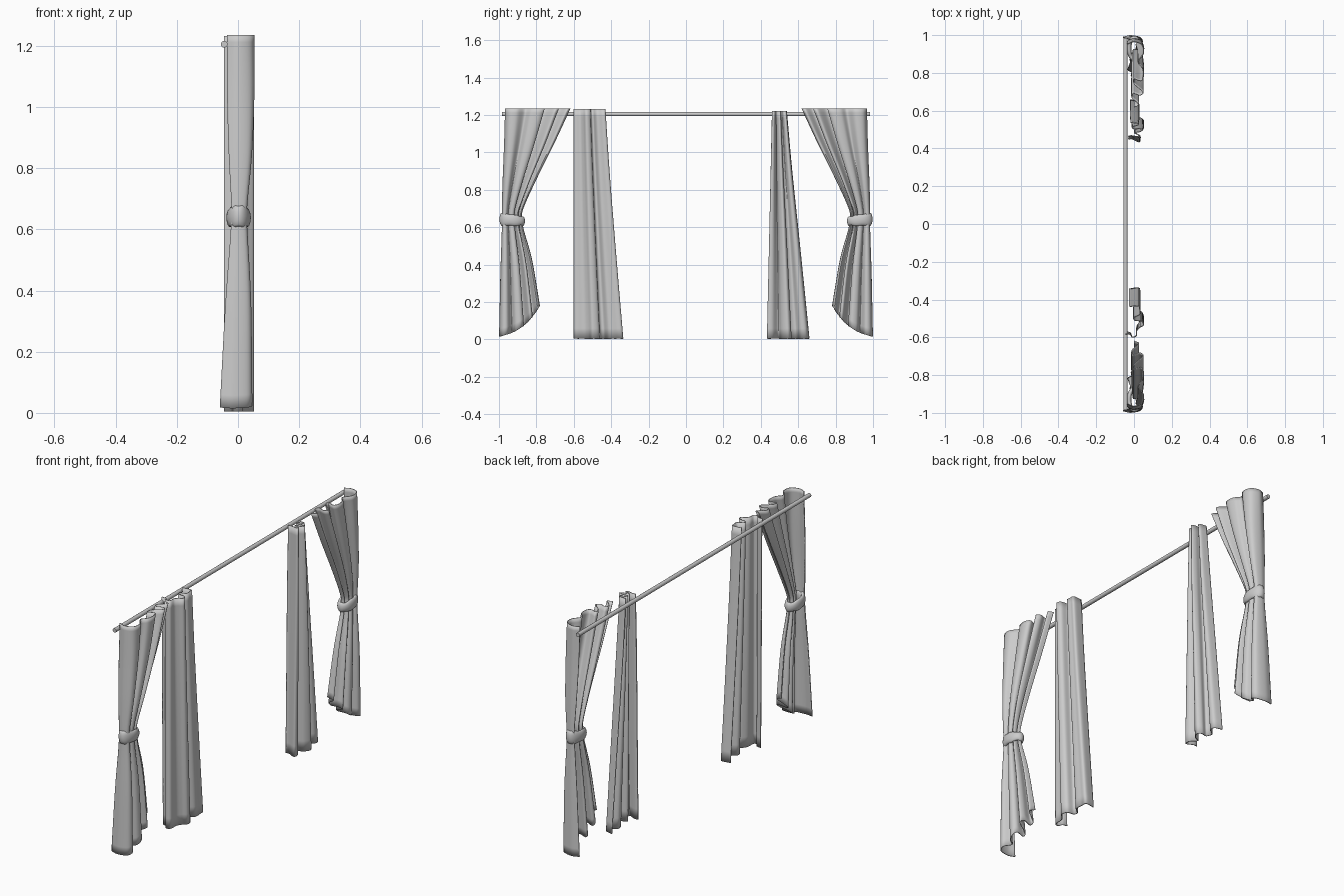
import bpy, math
from mathutils import Vector

if "Cube" in bpy.data.objects:
    bpy.data.objects.remove(bpy.data.objects["Cube"])


def spline(pts, n):
    """Catmull-Rom resampling of tuples, n steps per span."""
    p = [Vector(q) for q in pts]
    p = [2 * p[0] - p[1]] + p + [2 * p[-1] - p[-2]]
    out = []
    for i in range(1, len(p) - 2):
        a, b, c, d = p[i - 1:i + 3]
        for k in range(n):
            t = k / n
            out.append(0.5 * (2 * b + (c - a) * t + (2 * a - 5 * b + 4 * c - d) * t * t
                              + (3 * b - a - 3 * c + d) * t ** 3))
    return out + [p[-2]]


def make_mesh(name, verts, faces, angle=60):
    me = bpy.data.meshes.new(name)
    me.from_pydata(verts, [], faces)
    ob = bpy.data.objects.new(name, me)
    bpy.context.collection.objects.link(ob)
    bpy.ops.object.select_all(action='DESELECT')
    ob.select_set(True)
    bpy.context.view_layer.objects.active = ob
    bpy.ops.object.shade_smooth_by_angle(angle=math.radians(angle))
    return ob


def curtain(name, profile, rows, hem=None, knot=0.64, side=1):
    """Pleated sheet: profile = (across 0..1, depth), rows = (z, y0, y1, x shift, depth scale)."""
    prof = spline(profile, 6)
    levels = spline(rows, 8)
    zb = rows[-1][0]
    verts = []
    for z, y0, y1, dx, sc in levels:
        for s, x in prof:
            zz = z
            if hem and z < knot:
                zz = knot - (knot - z) * (knot - hem(min(max(s, 0), 1))) / (knot - zb)
            verts.append((dx + sc * x, side * (y0 + (y1 - y0) * s), zz))
    n = len(prof)
    faces = [(r * n + c, r * n + c + 1, (r + 1) * n + c + 1, (r + 1) * n + c)
             for r in range(len(levels) - 1) for c in range(n - 1)]
    ob = make_mesh(name, verts, faces)
    m = ob.modifiers.new("cloth_thickness", 'SOLIDIFY')
    m.thickness, m.offset = 0.005, 0
    return ob


def tie_band(name, side):
    """Soft oval band around the gathered curtain, thicker at the outer end."""
    nu, nv, verts = 40, 14, []
    for i in range(nu):
        a = 2 * math.pi * i / nu
        out = Vector((math.cos(a), math.sin(a)))
        th = 0.030 - 0.006 * out.y + 0.002 * math.sin(5 * a)
        for j in range(nv):
            b = 2 * math.pi * j / nv
            r = 0.012 * math.cos(b)
            verts.append(((0.028 + r) * out.x + 0.002,
                          side * (-0.929 + (0.056 + r) * out.y),
                          0.638 - 0.005 * out.y + th * math.sin(b)))
    faces = [(i * nv + j, (i + 1) % nu * nv + j, (i + 1) % nu * nv + (j + 1) % nv,
              i * nv + (j + 1) % nv) for i in range(nu) for j in range(nv)]
    make_mesh(name, verts, faces)


# Curtain rod
bpy.ops.mesh.primitive_cylinder_add(vertices=16, radius=0.011, depth=1.97,
                                    location=(-0.045, 0, 1.205),
                                    rotation=(math.pi / 2, 0, 0))
bpy.context.object.name = "curtain_rod"
bpy.ops.object.shade_smooth_by_angle()

# Gathered outer curtains with tie bands
outer_profile = [(0.04, -0.035), (0, 0), (0.05, 0.042), (0.18, 0.05), (0.31, 0.022),
                 (0.41, 0.045), (0.53, 0.05), (0.6, 0.035), (0.57, 0.0), (0.65, 0.003),
                 (0.77, 0.047), (0.82, 0.03), (0.79, -0.005), (0.86, -0.01),
                 (0.96, 0.025), (1, 0)]
outer_rows = [(1.235, -0.965, -0.62, 0, 1), (1.05, -0.970, -0.706, 0, 1),
              (0.85, -0.978, -0.805, 0, 0.85), (0.70, -0.982, -0.872, -0.001, 0.6),
              (0.64, -0.982, -0.878, -0.002, 0.55), (0.56, -0.983, -0.868, -0.003, 0.65),
              (0.35, -0.99, -0.825, -0.008, 0.95), (0.02, -0.997, -0.783, -0.017, 1.2)]
for label, side in (("left", 1), ("right", -1)):
    curtain("outer_curtain_" + label, outer_profile, outer_rows,
            hem=lambda s: 0.015 + 0.06 * s + 0.105 * s ** 3, side=side)
    tie_band("tie_band_" + label, side)

# Straight inner curtain, wide
curtain("inner_curtain_left",
        [(0.1, -0.045), (0.08, -0.02), (0, -0.01), (0.03, 0.012), (0.2, 0.015), (0.3, 0.03),
         (0.38, 0.05), (0.5, 0.04), (0.53, 0.005), (0.62, 0.0), (0.72, 0.03),
         (0.88, 0.03), (0.99, 0.025), (0.97, -0.025)],
        [(1.232, -0.598, -0.432, 0, 1), (0.9, -0.598, -0.41, 0, 1),
         (0.45, -0.598, -0.374, 0, 1), (0.004, -0.597, -0.336, 0, 1)])

# Straight inner curtain, narrow at the top
curtain("inner_curtain_right",
        [(0.06, -0.03), (0.07, -0.01), (0, 0.028), (0.12, 0.03), (0.27, 0.002), (0.36, 0.035),
         (0.5, 0.05), (0.57, 0.03), (0.55, 0.0), (0.7, -0.01), (0.82, 0.022),
         (0.95, 0.02), (1, -0.02)],
        [(1.222, 0.462, 0.537, 0, 0.9), (0.9, 0.455, 0.566, 0, 1),
         (0.45, 0.445, 0.613, 0, 1), (0.004, 0.435, 0.658, 0, 1)])
